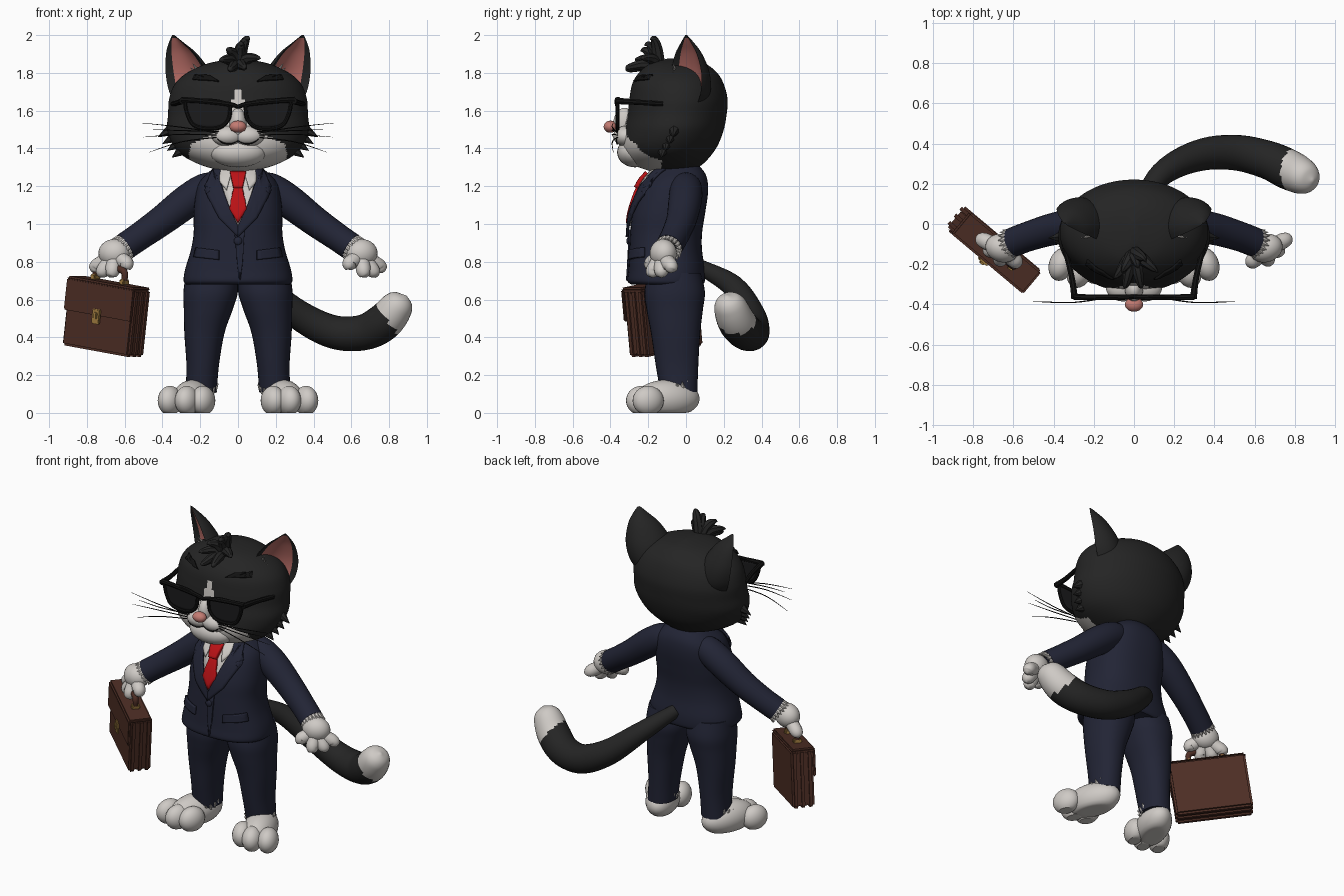
import bpy, bmesh, math
from mathutils import Vector, Matrix

if "Cube" in bpy.data.objects:
    bpy.data.objects.remove(bpy.data.objects["Cube"])


def material(name, *rgb):
    m = bpy.data.materials.new(name)
    m.use_nodes = True
    m.diffuse_color = (*rgb, 1)
    m.node_tree.nodes["Principled BSDF"].inputs["Base Color"].default_value = (*rgb, 1)
    return m


BLACK = material("black fur", .018, .018, .018)
WHITE = material("white fur", .62, .59, .56)
PINK = material("ear pink", .5, .16, .14)
NOSE = material("nose pink", .55, .2, .17)
NAVY = material("navy cloth", .016, .018, .036)
RED = material("red silk", .5, .006, .008)
BROWN = material("brown leather", .075, .027, .018)
GOLD = material("brass", .35, .2, .05)
FRAME = material("frame black", .006, .006, .006)
LENS = material("dark lens", .011, .011, .012)
made = []


def finish(name, bm, mats, paint=None, matrix=None):
    bmesh.ops.recalc_face_normals(bm, faces=bm.faces[:])
    if paint:
        for f in bm.faces:
            f.material_index = paint(f.calc_center_median())
    mesh = bpy.data.meshes.new(name)
    bm.to_mesh(mesh)
    bm.free()
    for m in mats if isinstance(mats, tuple) else (mats,):
        mesh.materials.append(m)
    ob = bpy.data.objects.new(name, mesh)
    bpy.context.collection.objects.link(ob)
    if matrix:
        ob.matrix_world = matrix
    made.append(ob)
    return ob


def spline(rows, n=6):
    out, last = [], len(rows) - 1
    for i in range(last):
        near = rows[max(i - 1, 0)], rows[i], rows[i + 1], rows[min(i + 2, last)]
        for k in range(n):
            t = k / n
            out.append([.5 * (2*b + (c-a)*t + (2*a-5*b+4*c-d)*t*t + (3*b-a-3*c+d)*t**3)
                        for a, b, c, d in zip(*near)])
    return out + [rows[-1]]


def skin(rings):
    bm = bmesh.new()
    vs = [[bm.verts.new(p) for p in ring] for ring in rings]
    n = len(vs[0])
    for a, b in zip(vs, vs[1:]):
        for i in range(n):
            bm.faces.new((a[i], a[(i + 1) % n], b[(i + 1) % n], b[i]))
    bm.faces.new(vs[0])
    bm.faces.new(vs[-1])
    return bm


def loft(name, rows, mats, power=2, n=48, paint=None, steps=6):
    # rows: height, centre x, half width, front y, back y
    def bend(v):
        return math.copysign(abs(v) ** (2 / power), v)
    rings = []
    for z, cx, rx, yf, yb in spline(rows, steps):
        turn = [math.tau * i / n for i in range(n)]
        rings.append([(cx + rx * bend(math.cos(a)),
                       (yf + yb) / 2 + (yb - yf) / 2 * bend(math.sin(a)), z) for a in turn])
    return finish(name, skin(rings), mats, paint)


def front_of(rows, power):
    fine = spline(rows, 12)

    def y(x, z):
        _, cx, rx, yf, yb = min(fine, key=lambda r: abs(r[0] - z))
        u = min(abs(x - cx) / rx, .97)
        return (yf + yb) / 2 - (yb - yf) / 2 * (1 - u ** power) ** (1 / power)
    return y


def sweep(name, rows, mats, n=16, paint=None, matrix=None, steps=6):
    # rows: x, y, z, radius
    pts = spline(rows, steps)
    co = [Vector(p[:3]) for p in pts]
    side, rings = Vector((.31, .52, .8)), []
    for i, p in enumerate(pts):
        t = (co[min(i + 1, len(co) - 1)] - co[max(i - 1, 0)]).normalized()
        side = (side - t * side.dot(t)).normalized()
        up = t.cross(side)
        rings.append([co[i] + p[3] * (side * math.cos(a) + up * math.sin(a))
                      for a in (math.tau * k / n for k in range(n))])
    return finish(name, skin(rings), mats, paint, matrix)


def ball(name, centre, size, mat, yaw=0):
    bm = bmesh.new()
    bmesh.ops.create_uvsphere(bm, u_segments=24, v_segments=16, radius=1)
    bm.transform(Matrix.Translation(centre) @ Matrix.Rotation(yaw, 4, "Z") @ Matrix.Diagonal((*size, 1)))
    for v in bm.verts:
        v.co.z = max(v.co.z, 0)
    return finish(name, bm, mat)


def patch(name, outline, surface, off, mat, thick=.009):
    # flat outline in x and z, laid on a curved front
    bm = bmesh.new()
    bm.faces.new([bm.verts.new((x, 0, z)) for x, z in outline])
    bmesh.ops.triangulate(bm, faces=bm.faces[:])
    bmesh.ops.subdivide_edges(bm, edges=bm.edges[:], cuts=5, use_grid_fill=True)
    for v in bm.verts:
        v.co.y = surface(v.co.x, v.co.z) - off
    ob = finish(name, bm, mat)
    mod = ob.modifiers.new("thickness", "SOLIDIFY")
    mod.thickness, mod.offset = thick, 0
    return ob


def spikes(name, items, mat):
    bm = bmesh.new()
    for base, tip, r in items:
        a, b = Vector(base), Vector(tip)
        place = Matrix.Translation((a + b) / 2) @ (b - a).to_track_quat("Z", "Y").to_matrix().to_4x4()
        bmesh.ops.create_cone(bm, cap_ends=True, segments=7, radius1=r, radius2=.001,
                              depth=(b - a).length, matrix=place)
    return finish(name, bm, mat)


def fur_cuff(name, centre, axis, r, mat):
    c, axis = Vector(centre), Vector(axis).normalized()
    u = axis.orthogonal().normalized()
    ring = [Matrix.Rotation(math.tau * k / 18, 3, axis) @ u for k in range(18)]
    spikes(name, [(c + d * r * .8, c + d * r * 1.08 + axis * .035, .018) for d in ring], mat)


def box(name, centre, size, mat, matrix, bevel=.01):
    bm = bmesh.new()
    bmesh.ops.create_cube(bm, size=1)
    bm.transform(Matrix.Translation(centre) @ Matrix.Diagonal((*size, 1)))
    bmesh.ops.bevel(bm, geom=bm.edges[:], offset=bevel, segments=2, affect="EDGES")
    return finish(name, bm, mat, None, matrix)


# Head with white lower face and nose blaze
head = [(1.28, 0, .08, -.19, .02), (1.31, 0, .19, -.27, .08), (1.36, 0, .29, -.32, .13),
        (1.42, 0, .345, -.34, .17), (1.5, 0, .375, -.33, .2), (1.58, 0, .37, -.31, .215),
        (1.66, 0, .365, -.3, .22), (1.74, 0, .335, -.285, .2), (1.8, 0, .27, -.25, .165),
        (1.85, 0, .16, -.19, .1), (1.875, 0, .02, -.1, .01)]
mask = [(1.2, .2), (1.36, .26), (1.42, .25), (1.46, .17), (1.5, .1), (1.6, .045), (1.74, 0), (2, 0)]


def face_paint(c):
    for (z0, w0), (z1, w1) in zip(mask, mask[1:]):
        if z0 <= c.z < z1:
            return int(c.y < -.13 and abs(c.x) < w0 + (w1 - w0) * (c.z - z0) / (z1 - z0))
    return 0


loft("head", head, (BLACK, WHITE), n=128, paint=face_paint, steps=8)
face = front_of(head, 2)
ball("chin", (0, -.27, 1.38), (.15, .095, .08), WHITE)
ball("nose_bridge", (0, -.325, 1.53), (.045, .06, .085), WHITE)
ball("nose", (0, -.4, 1.515), (.045, .036, .032), NOSE)

# Hair tuft
for i, (x, y, z) in enumerate([(-.1, -.25, 1.87), (-.06, -.22, 1.92), (.06, -.17, 1.98), (.02, -.2, 1.95),
                               (.12, -.22, 1.88), (.04, -.3, 1.83), (-.05, -.3, 1.82)]):
    sweep(f"hair_lock_{i}", [(0, -.14, 1.82, .035), (x * .4, y * .5 - .07, z * .6 + .745, .03),
                             (x * .8, y, z, .018), (x, y - .02, z - .005, .002)], BLACK, 8)

# Jacket, shirt and tie
jacket = [(.68, 0, .275, -.29, .09), (.7, 0, .288, -.31, .1), (.76, 0, .28, -.305, .1), (.86, 0, .25, -.3, .085),
          (.95, 0, .235, -.295, .085), (1.05, 0, .235, -.285, .1), (1.15, 0, .225, -.255, .115),
          (1.22, 0, .205, -.22, .115), (1.27, 0, .16, -.18, .1), (1.32, 0, .1, -.13, .06)]
loft("jacket", jacket, NAVY, 2.4)
chest = front_of(jacket, 2.4)
patch("shirt", [(-.11, 1.29), (.11, 1.29), (.02, .99), (-.02, .99)], chest, .005, WHITE)
patch("tie_blade", [(-.02, 1.21), (.02, 1.21), (.046, 1.08), (0, 1.005), (-.046, 1.08)], chest, .018, RED, .02)
patch("tie_knot", [(-.042, 1.27), (.042, 1.27), (.024, 1.19), (-.024, 1.19)], chest, .026, RED, .03)
patch("jacket_front_edge", [(-.02, .97), (.035, .97), (.025, .8), (.01, .7), (-.005, .8)], chest, .004, NAVY)
ball("jacket_button", (0, -.303, .91), (.022, .012, .022), NAVY)

# Tail with white tip
sweep("tail", [(.02, .08, .77, .04), (.14, .25, .67, .06), (.32, .34, .52, .078), (.5, .355, .43, .088),
               (.66, .32, .425, .095), (.77, .27, .48, .1), (.84, .235, .56, .088), (.875, .22, .6, .06),
               (.89, .215, .62, .006)],
      (BLACK, WHITE), 24, lambda c: int((c.x - .79) * .8 + (c.z - .49) * .6 > 0))

# Paired parts
for s, side in ((1, "left"), (-1, "right")):
    def flip(rows):
        return [(s * r[0], *r[1:]) for r in rows]

    def pair(part, rows, mat, n=16):
        return sweep(f"{side}_{part}", flip(rows), mat, n)

    def lump(part, centre, size, mat, yaw=0):
        ball(f"{side}_{part}", flip([centre])[0], size, mat, s * yaw)

    # Cupped ear, pink inside
    rings, n = [], 16
    for z, cx, rx, d in spline([(1.62, .25, .09, .1), (1.7, .26, .13, .13), (1.8, .275, .135, .12),
                                (1.9, .305, .095, .08), (1.96, .33, .045, .04), (2, .343, .006, .006)], 4):
        back = [(rx * math.cos(math.pi * k / n), d * math.sin(math.pi * k / n)) for k in range(n)]
        inner = [(rx * u, d * .5 * (1 - u * u)) for u in (-1 + 2 * k / n for k in range(n))]
        rings.append([(s * (cx + .8 * x - .6 * y), .6 * x + .8 * y, z) for x, y in back + inner])
    bm = skin(rings)
    bm.faces.ensure_lookup_table()
    for i, f in enumerate(bm.faces[:-2]):
        k = i % (2 * n) - n
        f.material_index = int(2 <= k < n - 2 and i < 18 * 2 * n)
    finish(f"{side}_ear", bm, (BLACK, PINK))
    spikes(f"{side}_ear_tuft", flip_items := [
        ((s * .19, -.04, 1.78), (s * (.24 + .012 * k), -.07, 1.85 - .022 * k), .018) for k in range(4)], WHITE)

    # Cheek fur, brows, muzzle and whiskers
    spikes(f"{side}_cheek_fur", [((s * (.33 - .018 * k), -.06 - .02 * k, 1.51 - .035 * k),
                                  (s * (.425 - .025 * k), -.07 - .02 * k, 1.46 - .036 * k), .045)
                                 for k in range(4)], BLACK)
    patch(f"{side}_eyebrow", flip([(.1, 1.755), (.15, 1.785), (.23, 1.79), (.2, 1.77), (.24, 1.765), (.16, 1.762)]),
          face, .008, FRAME, .012)
    lump("muzzle", (.055, -.315, 1.465), (.085, .07, .055), WHITE)
    pair("mouth_line", [(0, -.358, 1.44, .004), (.04, -.363, 1.425, .004), (.08, -.367, 1.43, .004),
                        (.11, -.367, 1.45, .003)], FRAME, 6)
    for i, (x, z) in enumerate([(.47, 1.38), (.5, 1.46), (.51, 1.535), (.45, 1.5)]):
        pair(f"whisker_{i}", [(.1, -.36, 1.46 + i * .01, .003), (.3, -.39, z * .5 + .745, .003),
                              (x, -.385, z, .001)], FRAME, 5)

    # Sunglasses
    rim = flip([(.04, 1.625), (.05, 1.555), (.1, 1.51), (.19, 1.507), (.25, 1.54), (.278, 1.645),
                (.2, 1.655), (.1, 1.648), (.04, 1.625)])
    patch(f"{side}_lens", spline(rim, 3)[:-1], lambda x, z: -.36, 0, LENS, .006)
    sweep(f"{side}_lens_rim", [(x, -.362, z, .011) for x, z in rim], FRAME, 8)
    pair("brow_bar", [(0, -.362, 1.62, .011), (.05, -.364, 1.635, .013), (.2, -.364, 1.652, .014),
                      (.3, -.362, 1.658, .016)], FRAME, 8)
    pair("temple", [(.295, -.37, 1.652, .018), (.31, -.26, 1.645, .015), (.345, -.12, 1.635, .013)], FRAME, 8)

    # Collar, lapel and pocket flap
    patch(f"{side}_shirt_collar", flip([(.03, 1.285), (.1, 1.3), (.095, 1.22), (.06, 1.18)]), chest, .016, WHITE)
    patch(f"{side}_lapel", flip([(.085, 1.31), (.13, 1.29), (.175, 1.2), (.135, 1.185), (.165, 1.155), (.1, 1.03),
                                 (.0, .93), (.0, .99), (.05, 1.1), (.1, 1.24)]), chest, .016, NAVY, .014)
    patch(f"{side}_pocket_flap", flip([(.1, .86), (.22, .875), (.232, .825), (.1, .81)]), chest, .008, NAVY, .014)

    # Arm and hand
    pair("sleeve", [(.1, .0, 1.2, .07), (.17, .0, 1.185, .085), (.27, -.005, 1.12, .088), (.4, -.025, 1.02, .08),
                    (.52, -.06, .935, .074), (.6, -.09, .88, .073)], NAVY, 24)
    fur_cuff(f"{side}_wrist_fur", (s * .6, -.09, .88), (s * .7, -.25, -.6), .07, WHITE)
    lump("palm", (.655, -.12, .845), (.085, .07, .075), WHITE, .3)
    for i, (x, y, z) in enumerate([(.59, -.185, .79), (.665, -.175, .75), (.715, -.13, .75), (.75, -.08, .775)]):
        pair(f"finger_{i}", [(.64, -.12, .85, .04), (x * .6 + .26, y * .6 - .05, z * .6 + .336, .04),
                             (x, y, z, .038), (x * 1.015, y, z - .022, .026), (x * 1.02, y, z - .034, .003)], WHITE)

    # Leg and foot
    loft(f"{side}_trouser_leg", [(z, s * cx, rx, yf, yb) for z, cx, rx, yf, yb in [
        (.11, .195, .083, -.135, .06), (.25, .187, .086, -.16, .065), (.42, .178, .106, -.185, .075),
        (.55, .157, .13, -.21, .09), (.64, .145, .144, -.22, .1), (.74, .14, .135, -.2, .08)]], NAVY, 2.2, 32)
    fur_cuff(f"{side}_ankle_fur", (s * .2, -.05, .12), (0, -.3, 1), .09, WHITE)
    lump("foot", (.235, -.1, .075), (.1, .18, .1), WHITE, .35)
    for i, (x, y) in enumerate([(.185, -.215), (.27, -.235), (.36, -.2)]):
        lump(f"toe_{i}", (x, y, .065), (.062, .085, .078), WHITE, .35)

# Briefcase, turned and hanging at a slight tilt
case = (Matrix.Translation((-.7, -.125, .51)) @ Matrix.Rotation(math.radians(-40), 4, "Z")
        @ Matrix.Rotation(math.radians(8), 4, "Y"))
for i, y in enumerate((-.04, .008, .052)):
    box(f"case_section_{i}", (0, y, -.005), (.465, .043, .36), BROWN, case, .012)
box("case_core", (0, 0, -.005), (.445, .1, .34), BROWN, case)
box("case_top", (0, -.003, .175), (.47, .145, .022), BROWN, case)
box("case_flap", (0, -.067, .09), (.47, .016, .17), BROWN, case, .006)
box("clasp_plate", (0, -.079, .0), (.055, .014, .08), GOLD, case, .005)
box("clasp_catch", (0, -.088, .005), (.025, .014, .035), GOLD, case, .004)
for x in (-.1, .1):
    box("handle_mount", (x, 0, .198), (.035, .05, .03), GOLD, case, .006)
    box("handle_ring", (x, 0, .222), (.03, .028, .035), GOLD, case, .006)
sweep("case_handle", [(-.1, 0, .2, .016), (-.098, 0, .245, .018), (-.06, 0, .262, .019), (.06, 0, .262, .019),
                      (.098, 0, .245, .018), (.1, 0, .2, .016)], BROWN, 12, None, case)

# Smooth shading with sharp edges kept
bpy.ops.object.select_all(action="DESELECT")
for ob in made:
    ob.select_set(True)
bpy.context.view_layer.objects.active = made[0]
bpy.ops.object.shade_smooth_by_angle(angle=math.radians(40))
